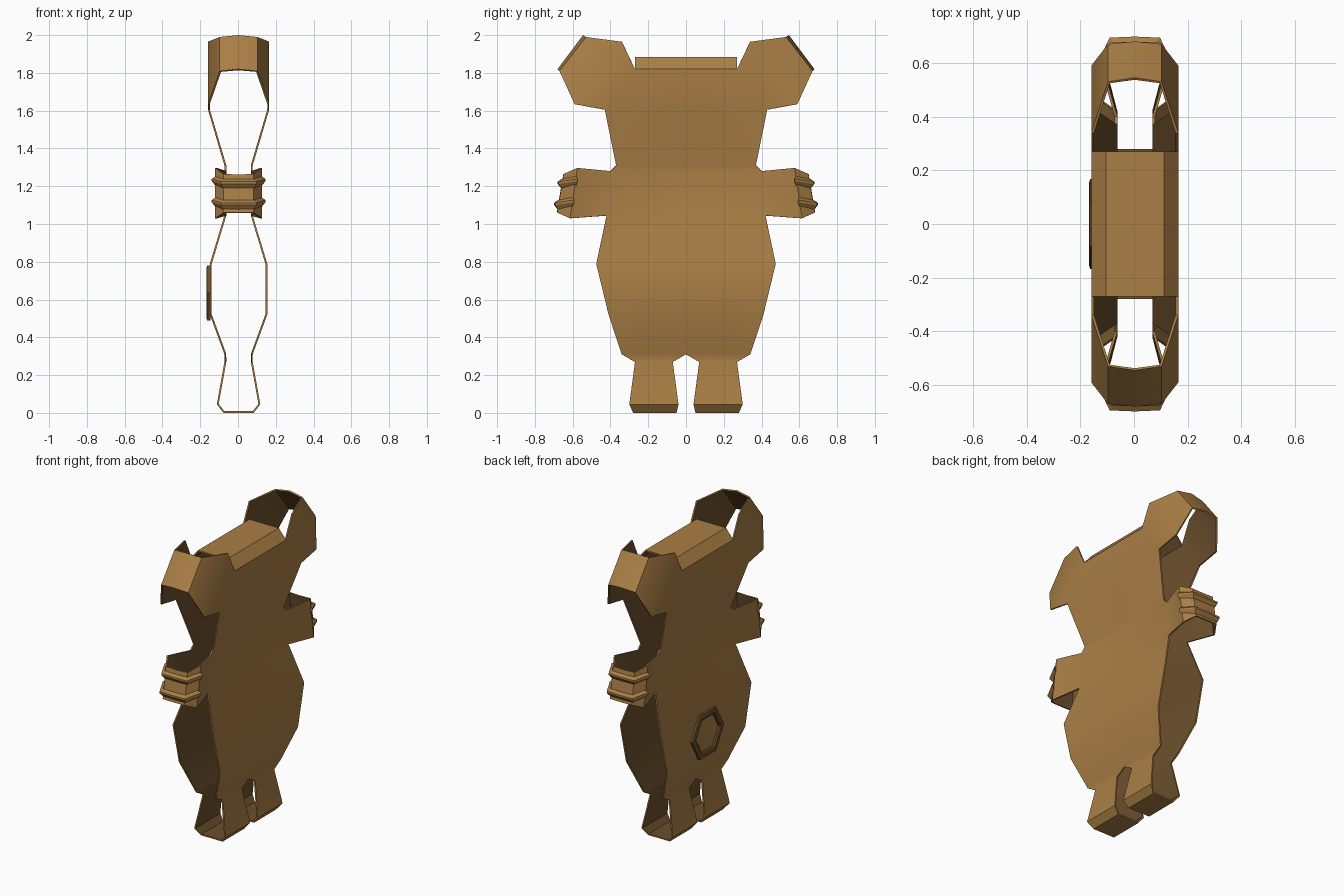
import bpy, bmesh, math

if "Cube" in bpy.data.objects:
    bpy.data.objects.remove(bpy.data.objects["Cube"], do_unlink=True)

CENTRE_X = 0.003


def material(name, colour):
    mat = bpy.data.materials.new(name)
    mat.use_nodes = True
    mat.diffuse_color = colour
    mat.node_tree.nodes["Principled BSDF"].inputs["Base Color"].default_value = colour
    return mat


brown = material("warm_brown", (0.40, 0.21, 0.06, 1))
dark_brown = material("dark_brown", (0.15, 0.08, 0.026, 1))


def strip(bm, edges):
    """Quads joining successive edges, each a pair of points."""
    for (a, b), (c, d) in zip(edges, edges[1:]):
        bm.faces.new([bm.verts.new(p) for p in (a, b, d, c)])


def finish(bm, name, materials, x=CENTRE_X, mirror=True, thickness=0):
    bmesh.ops.remove_doubles(bm, verts=bm.verts, dist=0.0005)
    bmesh.ops.recalc_face_normals(bm, faces=bm.faces)
    if mirror and sum(f.normal.x * f.calc_area() for f in bm.faces) < 0:
        bmesh.ops.reverse_faces(bm, faces=bm.faces)
    mesh = bpy.data.meshes.new(name)
    bm.to_mesh(mesh)
    bm.free()
    for mat in materials:
        mesh.materials.append(mat)
    obj = bpy.data.objects.new(name, mesh)
    bpy.context.collection.objects.link(obj)
    obj.location.x = x
    bpy.ops.object.select_all(action='DESELECT')
    obj.select_set(True)
    bpy.context.view_layer.objects.active = obj
    if mirror:
        mod = obj.modifiers.new("Mirror", 'MIRROR')
        mod.use_axis = (True, True, False)
        bpy.ops.object.modifier_apply(modifier=mod.name)
    if thickness:
        # The inner side of the sheet takes the second material
        mod = obj.modifiers.new("Solidify", 'SOLIDIFY')
        mod.thickness = thickness
        mod.offset = -1
        mod.material_offset = 1
        bpy.ops.object.modifier_apply(modifier=mod.name)
    bpy.ops.object.shade_smooth_by_angle(angle=math.radians(30))


# Folded sheet shell, one quarter, mirrored across both axes
shell = bmesh.new()

# Torso rows: height, half depth in x, half width in y
torso = [(1.605, .162, .43), (1.31, .075, .37), (1.28, .075, .40),
         (1.045, .075, .42), (.79, .152, .475), (.52, .152, .41), (.31, .075, .34)]
strip(shell, [((x, 0, z), (x, y, z)) for z, x, y in torso])

# Head side panel with the ear base
head = [(0, 1.605), (.43, 1.605), (.59, 1.635), (.34, 1.965), (.27, 1.82), (0, 1.82)]
shell.faces.new([shell.verts.new((.162, y, z)) for y, z in head])

# Crown joining the two sides
strip(shell, [((x, 0, z), (x, .27, z)) for x, z in ((.162, 1.82), (.108, 1.885), (0, 1.885))])

# Ear wrapping over to the other side
strip(shell, [((.162, .34, 1.965), (.162, .59, 1.635)),
              ((.10, .53, 1.99), (.10, .67, 1.81)),
              ((0, .545, 2.0), (0, .68, 1.82))])

# Arm flaring out, then wrapping around the hand
strip(shell, [((.075, .40, 1.28), (.075, .42, 1.045)),
              ((.125, .575, 1.297), (.125, .614, 1.03)),
              ((.08, .648, 1.265), (.08, .682, 1.06)),
              ((0, .65, 1.262), (0, .684, 1.06))])

# Hip, leg and foot sole
strip(shell, [((.075, 0, .31), (.075, .34, .31)),
              ((.075, .07, .27), (.075, .27, .27)),
              ((.115, .04, .045), (.115, .30, .045)),
              ((.08, .05, 0), (.08, .28, 0)),
              ((0, .05, 0), (0, .28, 0))])
finish(shell, "body_shell", (brown, dark_brown), thickness=.01)

# Wedge-shaped finger ridges wrapped around each hand
for name, z, y in (("upper_finger_ridges", 1.212, .657), ("lower_finger_ridges", 1.10, .676)):
    bm = bmesh.new()
    # Inner path point and its outward offset
    path = [((.122, y - .075, z + .015), (.02, -.008)),
            ((.08, y, z), (.014, .018)),
            ((0, y + .002, z), (0, .02))]
    rings = []
    for (px, py, pz), (ox, oy) in path:
        rings.append([(px, py, pz + .026), (px + ox, py + oy, pz + .012),
                      (px + ox, py + oy, pz), (px, py, pz - .026)])
    for i in range(3):
        strip(bm, [(ring[i], ring[i + 1]) for ring in rings])
    bm.faces.new([bm.verts.new(p) for p in rings[0]])
    finish(bm, name, (brown,))

# Hexagonal raised rim on one side of the belly
bm = bmesh.new()
section = [(-.145, .168), (-.163, .168), (-.167, .155), (-.167, .135), (-.160, .125), (-.145, .125)]
loops = []
for i in range(7):
    a = i * math.pi / 3
    loops.append([(x, r * math.cos(a), .635 + r * math.sin(a)) for x, r in section])
for j in range(len(section)):
    k = (j + 1) % len(section)
    strip(bm, [(loop[j], loop[k]) for loop in loops])
finish(bm, "belly_hexagon_rim", (dark_brown,), x=0, mirror=False)
